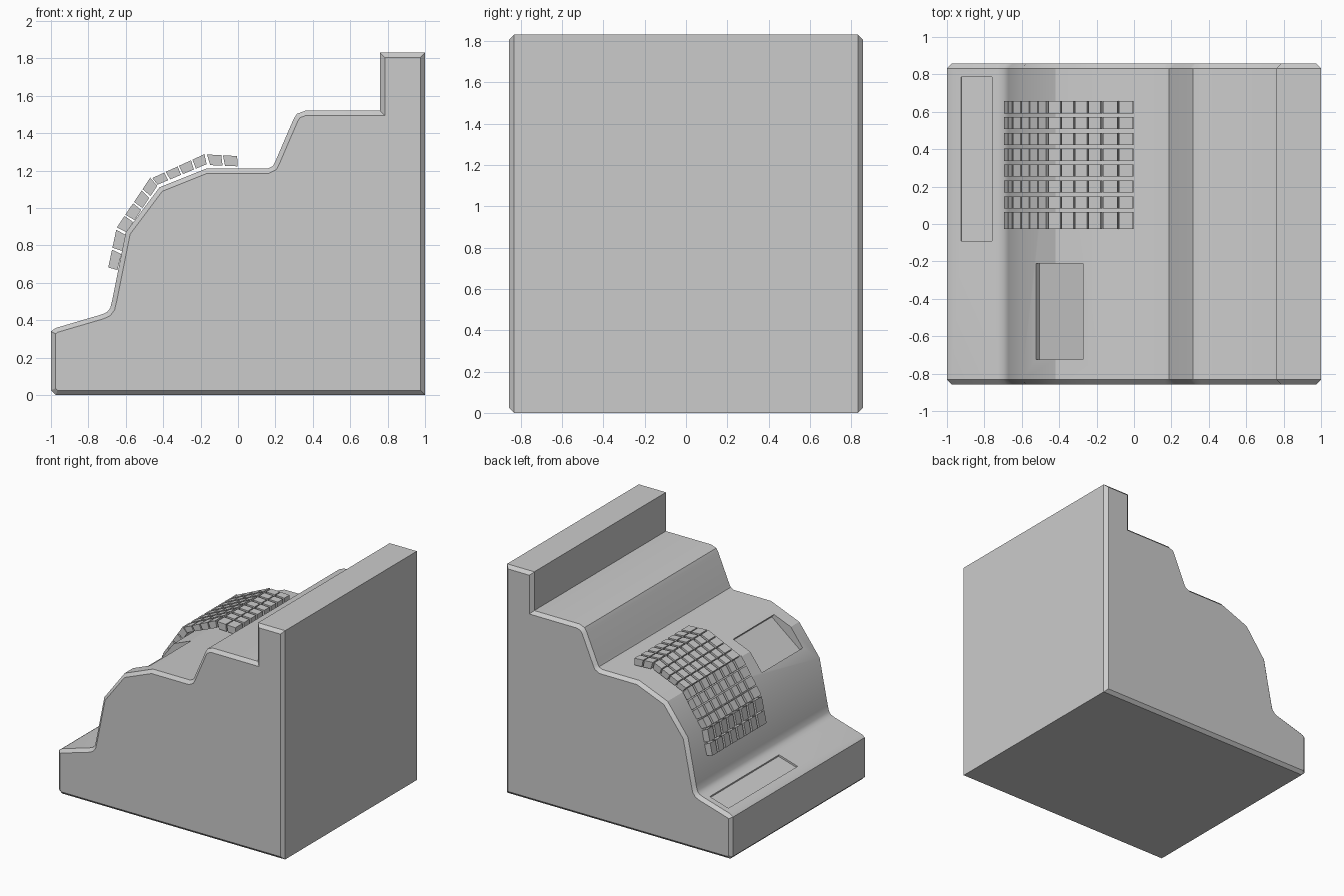
import bpy, bmesh, math
from mathutils import Vector

if "Cube" in bpy.data.objects:
    bpy.data.objects.remove(bpy.data.objects["Cube"])


def new_object(name, bm):
    bmesh.ops.recalc_face_normals(bm, faces=bm.faces)
    mesh = bpy.data.meshes.new(name)
    bm.to_mesh(mesh)
    bm.free()
    obj = bpy.data.objects.new(name, mesh)
    bpy.context.collection.objects.link(obj)
    return obj


def loft(bm, sections):
    """Bridge x-z outlines placed at successive y positions and cap both ends."""
    rings = [[bm.verts.new((x, y, z)) for x, z in pts] for y, pts in sections]
    for a, b in zip(rings, rings[1:]):
        for i in range(len(a)):
            j = (i + 1) % len(a)
            bm.faces.new((a[i], a[j], b[j], b[i]))
    bm.faces.new(rings[0])
    bm.faces.new(rings[-1])


def inset(pts, d):
    """Offset a counter-clockwise outline inwards with mitred corners."""
    out = []
    for i, p in enumerate(pts):
        p, q, r = Vector(pts[i - 1]), Vector(p), Vector(pts[(i + 1) % len(pts)])
        e, f = (q - p).normalized(), (r - q).normalized()
        n1, n2 = Vector((-e.y, e.x)), Vector((-f.y, f.x))
        out.append(tuple(q + (n1 + n2) * d / (1 + n1.dot(n2))))
    return out


# Stepped housing with chamfered sides
profile = [(-1, 0.025), (-0.975, 0), (1, 0), (1, 1.83), (0.76, 1.83), (0.76, 1.52),
           (0.36, 1.52), (0.315, 1.503), (0.297, 1.475), (0.198, 1.245), (0.187, 1.224),
           (0.16, 1.21), (-0.17, 1.21), (-0.42, 1.11), (-0.6, 0.87), (-0.672, 0.51),
           (-0.683, 0.465), (-0.7, 0.443), (-0.73, 0.43), (-0.975, 0.358), (-1, 0.34)]
half, bevel = 0.857, 0.025
rim = inset(profile, bevel)
bm = bmesh.new()
loft(bm, [(-half, rim), (bevel - half, profile), (half - bevel, profile), (half, rim)])
housing = new_object("housing", bm)

# Recessed display window and tray panel: floor ends (low, high), y range
recesses = [((-0.505, 0.945), (-0.252, 1.145), -0.725, -0.21),
            ((-0.921, 0.359), (-0.756, 0.407), -0.09, 0.785)]
for low, high, y0, y1 in recesses:
    a, b = Vector(low), Vector(high)
    t = (b - a).normalized()
    up = Vector((-t.y, t.x)) * 0.2
    bm = bmesh.new()
    outline = [tuple(v) for v in (a, b, b + up, a + up)]
    loft(bm, [(y0, outline), (y1, outline)])
    cutter = new_object("recess_cutter", bm)
    cutter.hide_render = True
    mod = housing.modifiers.new("recess", 'BOOLEAN')
    mod.operation, mod.solver, mod.object = 'DIFFERENCE', 'EXACT', cutter
    bpy.context.view_layer.objects.active = housing
    bpy.ops.object.modifier_apply(modifier=mod.name)
    bpy.data.objects.remove(cutter)

bpy.ops.object.select_all(action='DESELECT')
housing.select_set(True)
bpy.ops.object.shade_smooth_by_angle(angle=math.radians(30))

# Key banks following the slope: top start/end, bottom start/end, key count
banks = [((-0.695, 0.676), (-0.65, 0.888), (-0.647, 0.66), (-0.596, 0.863), 2),
         ((-0.65, 0.892), (-0.467, 1.165), (-0.6, 0.865), (-0.428, 1.123), 4),
         ((-0.462, 1.158), (-0.176, 1.289), (-0.436, 1.122), (-0.162, 1.236), 4),
         ((-0.17, 1.286), (0.0, 1.277), (-0.155, 1.229), (0.003, 1.222), 2)]
rows = [(0.592 - 0.0848 * i, 0.657 - 0.0848 * i) for i in range(7)] + [(-0.028, 0.063)]
bm = bmesh.new()
for t0, t1, b0, b1, count in banks:
    t0, t1, b0, b1 = map(Vector, (t0, t1, b0, b1))
    for k in range(count):
        s, e = (k + 0.05) / count, (k + 0.95) / count
        g, h = (k + 0.08) / count, (k + 0.92) / count
        key = [tuple(v) for v in (b0.lerp(b1, g), b0.lerp(b1, h),
                                  t0.lerp(t1, e), t0.lerp(t1, s))]
        for y0, y1 in rows:
            loft(bm, [(y0, key), (y1, key)])
new_object("keys", bm)
